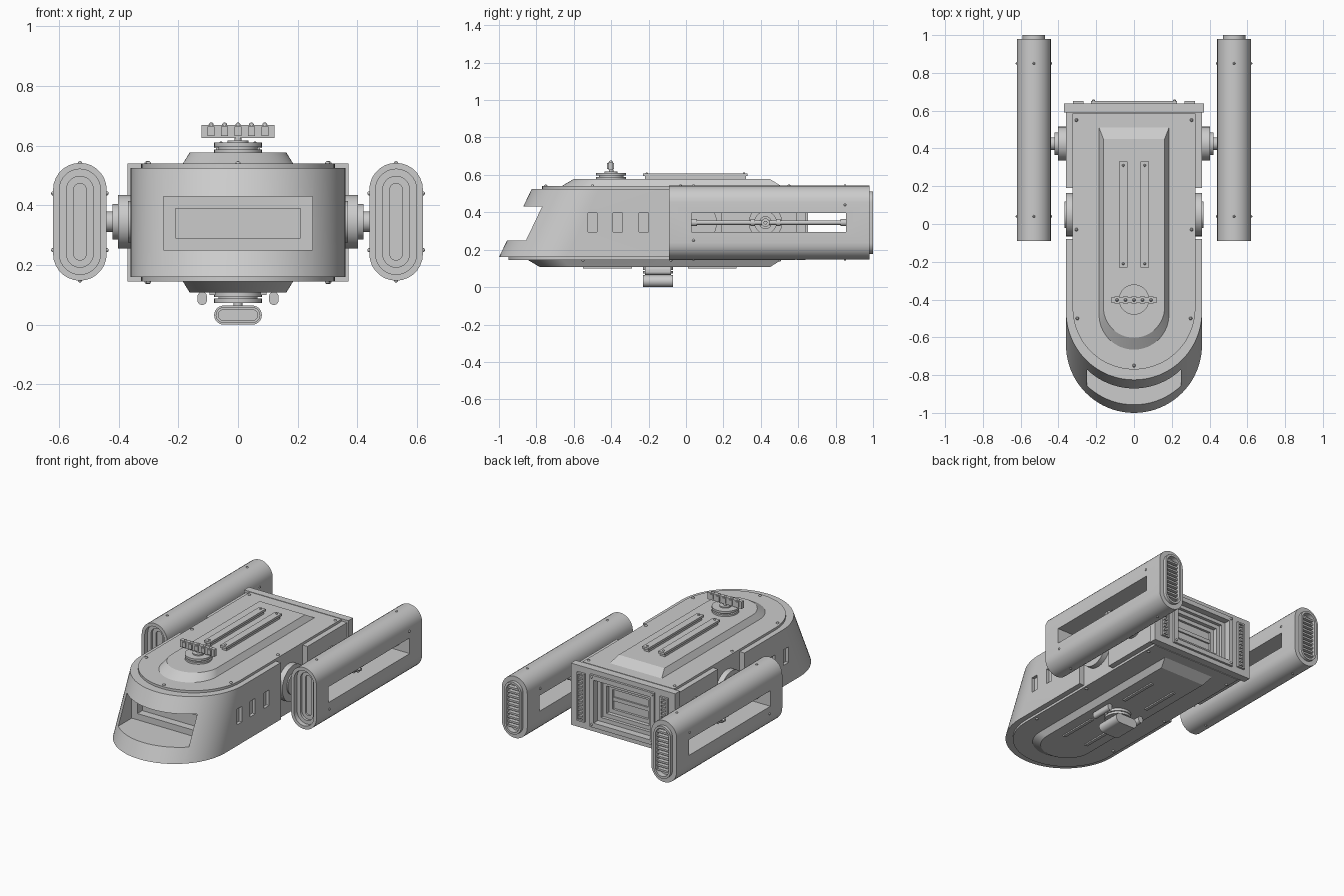
import bpy, bmesh, math
from mathutils import Matrix, Vector

if "Cube" in bpy.data.objects:
    bpy.data.objects.remove(bpy.data.objects["Cube"])

grey = bpy.data.materials.new("plain grey")
grey.use_nodes = True
grey.diffuse_color = (0.6, 0.6, 0.6, 1)
grey.node_tree.nodes["Principled BSDF"].inputs["Base Color"].default_value = (0.6, 0.6, 0.6, 1)


def finish(name, bm):
    bmesh.ops.recalc_face_normals(bm, faces=bm.faces)
    mesh = bpy.data.meshes.new(name)
    bm.to_mesh(mesh)
    bm.free()
    mesh.materials.append(grey)
    ob = bpy.data.objects.new(name, mesh)
    bpy.context.collection.objects.link(ob)
    return ob


def box(name, x, y, z):
    """Box from (min, max) pairs."""
    bm = bmesh.new()
    bmesh.ops.create_cube(bm, size=1)
    for v in bm.verts:
        v.co = Vector([(a + b) / 2 + c * (b - a) for (a, b), c in zip((x, y, z), v.co)])
    return finish(name, bm)


def rod(name, start, end, r, sides=32):
    a, b = Vector(start), Vector(end)
    turn = (b - a).to_track_quat('Z', 'Y').to_matrix().to_4x4()
    bm = bmesh.new()
    bmesh.ops.create_cone(bm, cap_ends=True, segments=sides, radius1=r, radius2=r,
                          depth=(b - a).length, matrix=Matrix.Translation((a + b) / 2) @ turn)
    return finish(name, bm)


def bolts(name, spots, r=0.009):
    bm = bmesh.new()
    for p in spots:
        bmesh.ops.create_uvsphere(bm, u_segments=10, v_segments=6, radius=r,
                                  matrix=Matrix.Translation(p))
    return finish(name, bm)


def loft(name, rings):
    """Skin equal-length rings and close both ends."""
    bm = bmesh.new()
    loops = [[bm.verts.new(p) for p in ring] for ring in rings]
    for a, b in zip(loops, loops[1:]):
        for i in range(len(a)):
            j = (i + 1) % len(a)
            bm.faces.new((a[i], a[j], b[j], b[i]))
    bm.faces.new(loops[0])
    bm.faces.new(loops[-1])
    return finish(name, bm)


def plan(w, centre, rear, z, n=40):
    """Outline with a round nose and a square tail."""
    arc = [(w * math.cos(t), centre + w * math.sin(t), z)
           for t in [math.pi + math.pi * i / n for i in range(n + 1)]]
    return arc + [(w, rear, z), (-w, rear, z)]


def pill(x, y, z, r, half, tall=True, n=14):
    """Stadium outline facing along y."""
    pts = []
    for end in (0, 1):
        for i in range(n + 1):
            t = math.pi * (end + i / n)
            u, v = r * math.cos(t), r * math.sin(t) + (half if end == 0 else -half)
            pts.append((x + u, y, z + v) if tall else (x + v, y, z + u))
    return pts


def cut(ob, cutters):
    bpy.context.view_layer.objects.active = ob
    for c in cutters:
        c.hide_render = True
        m = ob.modifiers.new("cut", 'BOOLEAN')
        m.operation, m.solver, m.object = 'DIFFERENCE', 'EXACT', c
        bpy.ops.object.modifier_apply(modifier=m.name)
        bpy.data.objects.remove(c)


MID = 0.345

# Hull with raked round nose, cockpit opening, side windows and side bays
hull = loft("hull", [plan(0.36, -0.64, 0.6, 0.16), plan(0.36, -0.465, 0.6, 0.525)])
cuts = [box("cut", (-0.25, 0.25), (-1.2, -0.72), (0.25, 0.43)),
        box("cut", (-0.21, 0.21), (-0.8, -0.67), (0.29, 0.39))]
for s in (-1, 1):
    cuts.append(box("cut", sorted((s * 0.325, s * 0.5)), (-0.08, 0.19), (0, 1)))
    for y in (-0.5, -0.365, -0.225):
        cuts.append(box("cut", sorted((s * 0.34, s * 0.5)), (y - 0.025, y + 0.025), (0.295, 0.395)))
cuts.append(box("cut", (-0.19, 0.19), (0.55, 0.8), (0.21, 0.48)))
cut(hull, cuts)

# Top and bottom plates and raised decks
loft("top_plate", [plan(0.325, -0.445, 0.585, 0.52), plan(0.325, -0.445, 0.585, 0.54)])
loft("bottom_plate", [plan(0.325, -0.625, 0.585, 0.145), plan(0.325, -0.625, 0.585, 0.165)])
loft("upper_deck", [plan(0.185, -0.48, 0.51, 0.535), plan(0.185, -0.48, 0.51, 0.54),
                    plan(0.162, -0.44, 0.45, 0.577)])
loft("lower_deck", [plan(0.185, -0.66, 0.51, 0.15), plan(0.185, -0.66, 0.51, 0.145),
                    plan(0.162, -0.62, 0.45, 0.108)])
edge = [(0, -0.75)] + [(s * x, y) for s in (-1, 1)
                       for x, y in ((0.3, -0.5), (0.305, -0.03), (0.305, 0.55))]
bolts("plate_bolts", [(x, y, 0.54) for x, y in edge] + [(x, y - 0.05, 0.145) for x, y in edge])

# Rear frame with stepped recess, vents and corner bolts
frame = box("rear_frame", (-0.37, 0.37), (0.59, 0.638), (0.145, 0.54))
cut(frame, [box("cut", (-0.2, 0.2), (0.5, 0.8), (0.205, 0.48))])
rim = box("rear_rim", (-0.228, 0.228), (0.63, 0.652), (0.175, 0.51))
cut(rim, [box("cut", (-0.2, 0.2), (0.5, 0.8), (0.205, 0.48))])
for name, w, h, y in (("outer", 0.2, 0.138, 0.61), ("middle", 0.175, 0.113, 0.59),
                      ("inner", 0.15, 0.088, 0.565)):
    step = box("rear_step_" + name, (-w, w), (y - 0.03, y), (MID - h, MID + h))
    cut(step, [box("cut", (0.025 - w, w - 0.025), (0, 1), (MID - h + 0.025, MID + h - 0.025))])
box("rear_inner_bar", (-0.13, 0.13), (0.545, 0.56), (MID - 0.012, MID + 0.012))
bolts("rear_bolts", [(s * 0.214, 0.652, MID + t * 0.152) for s in (-1, 1) for t in (-1, 1)], 0.008)

for s, side in ((1, "left"), (-1, "right")):
    # Rear vent column
    vent = box(side + "_rear_vent", sorted((s * 0.268, s * 0.322)), (0.63, 0.652), (0.19, 0.5))
    cut(vent, [box("cut", sorted((s * 0.278, s * 0.312)), (0.64, 0.7), (0.2, 0.49))])
    for i in range(12):
        z = 0.213 + i * 0.024
        box(side + "_vent_slat", sorted((s * 0.275, s * 0.315)), (0.636, 0.648), (z - 0.005, z + 0.005))

    # Round side drum and pod coupling
    rod(side + "_side_drum", (s * 0.3, 0.05, MID), (s * 0.36, 0.05, MID), 0.115, 48)
    rod(side + "_drum_cap", (s * 0.35, 0.05, MID), (s * 0.368, 0.05, MID), 0.07, 40)
    for a, b, r in ((0.34, 0.403, 0.09), (0.4, 0.42, 0.06), (0.41, 0.53, 0.034),
                    (0.52, 0.56, 0.022), (0.55, 0.575, 0.01)):
        rod(side + "_coupling", (s * a, 0.425, MID), (s * b, 0.425, MID), r)

    # Engine pod with stepped intake, exhaust collar and long slot
    px = s * 0.53
    profile = [(0.021, -0.035), (0.021, -0.045), (0.045, -0.045), (0.045, -0.06), (0.069, -0.06),
               (0.069, -0.09), (0.09, -0.09), (0.09, 0.98), (0.06, 0.98), (0.06, 1.0),
               (0.046, 1.0), (0.046, 0.965)]
    pod = loft(side + "_pod", [pill(px, y, MID, r, 0.1075) for r, y in profile])
    cut(pod, [box("cut", (px - 0.2, px + 0.2), (0.03, 0.855), (0.295, 0.395))])
    for i in range(10):
        z = MID + (i - 4.5) * 0.027
        box(side + "_exhaust_slat", (px - 0.042, px + 0.042), (0.96, 0.99), (z - 0.006, z + 0.006))
    rod(side + "_pod_shaft", (px, 0.02, MID), (px, 0.865, MID), 0.012, 16)
    for a, b in ((0.03, 0.06), (0.345, 0.37), (0.48, 0.505), (0.825, 0.855)):
        rod(side + "_shaft_collar", (px, a, MID), (px, b, MID), 0.019, 16)
    ys = (0.04, 0.85)
    bolts(side + "_pod_bolts", [(px, y, MID + t * 0.197) for y in ys for t in (-1, 1)] +
          [(px + t * 0.09, y, MID + u * 0.095) for y, u in zip(ys, (-1, 1)) for t in (-1, 1)], 0.007)

    # Roof rails and belly strips
    x0, x1 = sorted((s * 0.034, s * 0.08))
    box(side + "_roof_rail", (x0 + 0.006, x1 - 0.006), (-0.22, 0.32), (0.57, 0.595))
    box(side + "_roof_rail_cap", (x0, x1), (-0.23, 0.33), (0.593, 0.607))
    bolts(side + "_rail_bolts", [(s * 0.057, y, 0.607) for y in (-0.21, 0.31)], 0.007)
    for y in (-0.42, 0.14):
        box(side + "_belly_strip", sorted((s * 0.075, s * 0.095)), (y - 0.13, y + 0.13), (0.1, 0.112))
    # Belly side tube
    loft(side + "_belly_tube", [pill(s * 0.12, y, 0.088, 0.016, 0.006) for y in (-0.22, -0.08)])

# Roof sensor: turntable, post and cross bar
for a, b, r in ((0.57, 0.588, 0.08), (0.585, 0.598, 0.066), (0.596, 0.61, 0.08),
                (0.608, 0.617, 0.035), (0.61, 0.63, 0.012)):
    rod("roof_turntable", (0, -0.4, a), (0, -0.4, b), r, 40)
box("sensor_bar", (-0.122, 0.122), (-0.415, -0.39), (0.625, 0.67))
for i in range(5):
    x = (i - 2) * 0.045
    box("sensor_block", (x - 0.012, x + 0.012), (-0.422, -0.384), (0.632, 0.664))
bolts("sensor_bolts", [((i - 2) * 0.045, -0.402, 0.669) for i in range(5)], 0.009)

# Belly turret: turntable, post and rounded housing
for a, b, r in ((0.092, 0.115, 0.08), (0.085, 0.095, 0.066), (0.072, 0.087, 0.08), (0.05, 0.075, 0.015)):
    rod("belly_turntable", (0, -0.15, a), (0, -0.15, b), r, 40)
house = [(0.008, -0.205), (0.018, -0.205), (0.018, -0.218), (0.025, -0.218), (0.025, -0.23),
         (0.032, -0.23), (0.032, -0.07)]
loft("belly_housing", [pill(0, y, 0.032, r, 0.048, False) for r, y in house])

# Smooth the curved faces, keep corners crisp
bpy.ops.object.select_all(action='DESELECT')
for ob in bpy.context.collection.objects:
    if ob.type == 'MESH':
        ob.select_set(True)
        bpy.context.view_layer.objects.active = ob
bpy.ops.object.shade_smooth_by_angle(angle=math.radians(30))
